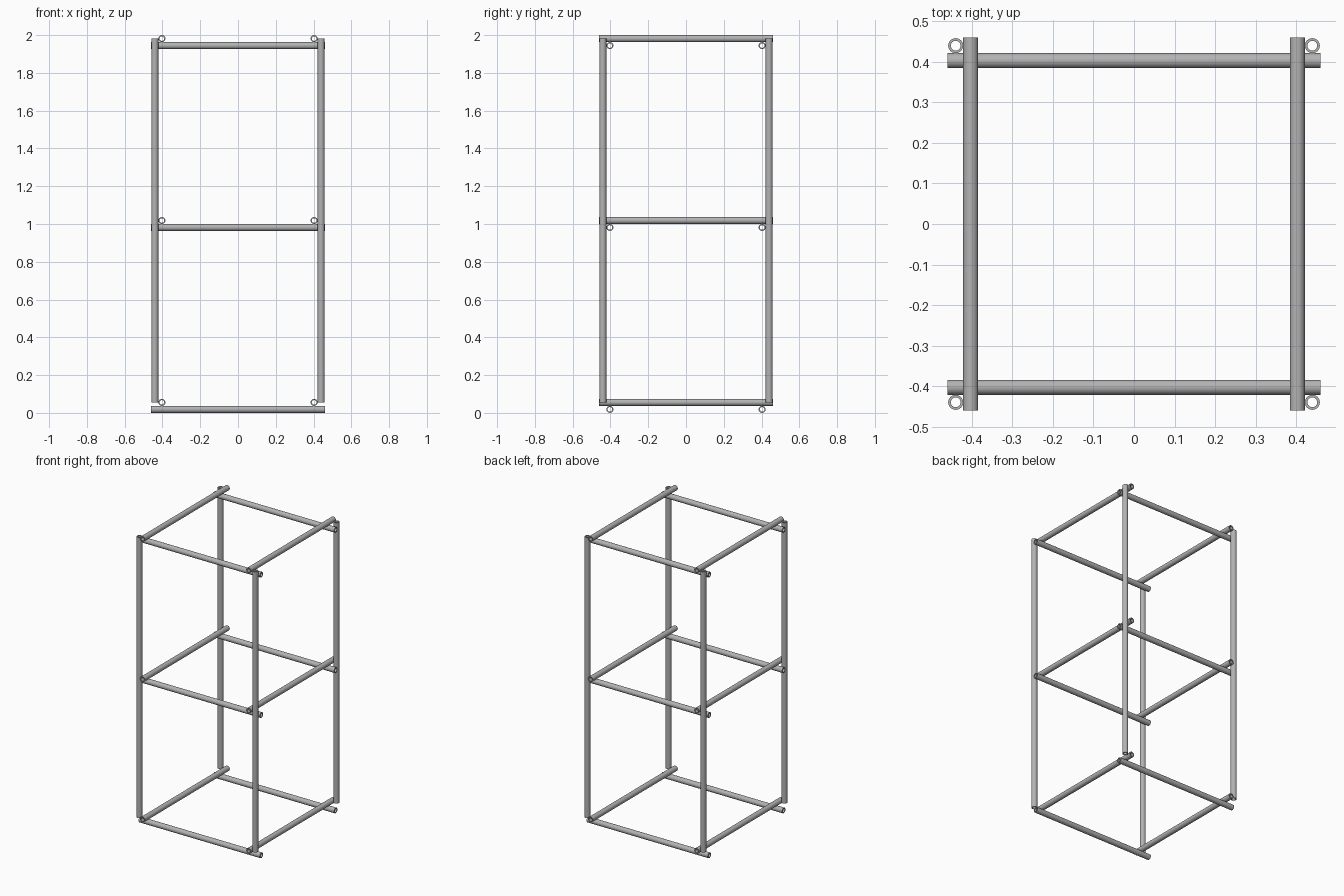
import bpy, bmesh, math
from mathutils import Matrix, Vector

cube = bpy.data.objects.get("Cube")
if cube:
    bpy.data.objects.remove(cube, do_unlink=True)

R, BORE, SIDES = 0.0185, 0.012, 32   # pipe radius, bore radius, roundness
RAIL = 0.92                          # rail length
INSET = 0.403                        # rail axis from the centre
POST = INSET + 2 * R                 # post axis from the centre
LOW, HIGH = 3 * R, 2 - R             # ends of the posts

steel = bpy.data.materials.new("steel grey")
colour = (0.45, 0.45, 0.45, 1)
steel.use_nodes = True
steel.diffuse_color = colour
steel.node_tree.nodes["Principled BSDF"].inputs["Base Color"].default_value = colour


def pipe(name, centre, axis, length):
    """Hollow tube: a wall profile spun around its axis."""
    bm = bmesh.new()
    h = length / 2
    wall = [bm.verts.new(p) for p in
            ((R, 0, -h), (R, 0, h), (BORE, 0, h), (BORE, 0, -h))]
    edges = [bm.edges.new((wall[i], wall[(i + 1) % 4])) for i in range(4)]
    bmesh.ops.spin(bm, geom=wall + edges, cent=(0, 0, 0), axis=(0, 0, 1),
                   angle=math.tau, steps=SIDES)
    bmesh.ops.remove_doubles(bm, verts=bm.verts, dist=1e-5)
    bmesh.ops.recalc_face_normals(bm, faces=bm.faces)
    turn = Vector((0, 0, 1)).rotation_difference(Vector(axis)).to_matrix().to_4x4()
    bm.transform(turn)
    mesh = bpy.data.meshes.new(name)
    bm.to_mesh(mesh)
    bm.free()
    mesh.materials.append(steel)
    obj = bpy.data.objects.new(name, mesh)
    obj.location = centre
    bpy.context.collection.objects.link(obj)
    bpy.ops.object.select_all(action="DESELECT")
    obj.select_set(True)
    bpy.context.view_layer.objects.active = obj
    bpy.ops.object.shade_smooth_by_angle(angle=math.radians(40))


# Three levels of rails; side rails rest on the cross rails
for level, z in (("bottom", LOW), ("middle", (LOW + HIGH) / 2), ("top", HIGH)):
    for side, s in (("front", -1), ("back", 1)):
        pipe(f"{level}_{side}_rail", (0, s * INSET, z - 2 * R), (1, 0, 0), RAIL)
    for side, s in (("right", -1), ("left", 1)):
        pipe(f"{level}_{side}_rail", (s * INSET, 0, z), (0, 1, 0), RAIL)

# Corner posts, standing outside the rails
for depth, sy in (("front", -1), ("back", 1)):
    for side, sx in (("right", -1), ("left", 1)):
        pipe(f"{depth}_{side}_post", (sx * POST, sy * POST, (LOW + HIGH) / 2),
             (0, 0, 1), HIGH - LOW)
